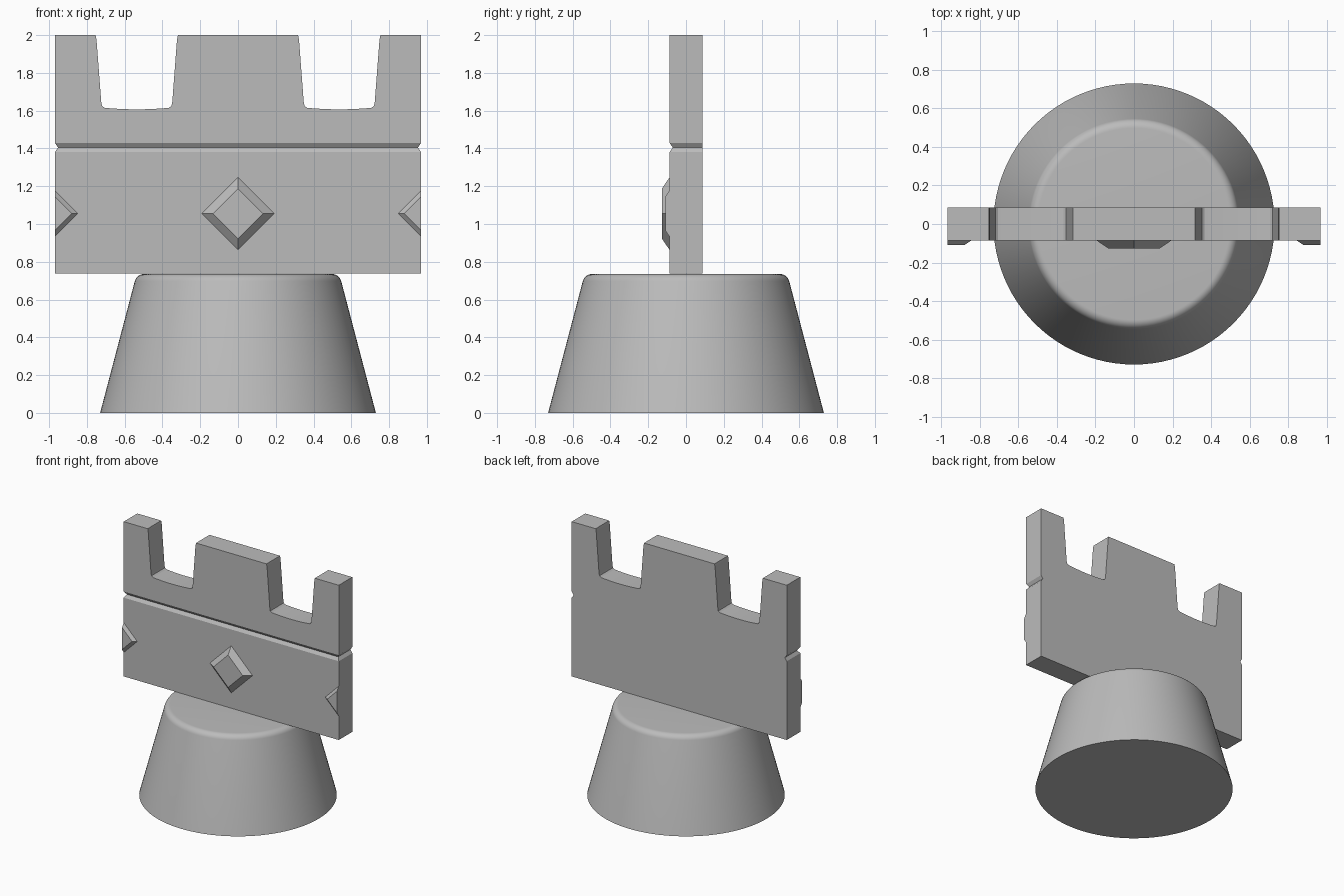
import bpy, bmesh, math

cube = bpy.data.objects.get("Cube")
if cube:
    bpy.data.objects.remove(cube, do_unlink=True)

grey = bpy.data.materials.new("stone_grey")
grey.use_nodes = True
COLOUR = (0.5, 0.5, 0.5, 1)
grey.diffuse_color = COLOUR
grey.node_tree.nodes["Principled BSDF"].inputs["Base Color"].default_value = COLOUR

HALF_W, HALF_D = 0.97, 0.087     # half width and depth of the wall
WALL_Z, TOP_Z = 0.738, 2.0


def finish(name, bm, angle=30):
    """Clean the mesh, make the object and shade it."""
    bmesh.ops.remove_doubles(bm, verts=bm.verts, dist=0.0005)
    bmesh.ops.recalc_face_normals(bm, faces=bm.faces)
    mesh = bpy.data.meshes.new(name)
    bm.to_mesh(mesh)
    bm.free()
    mesh.materials.append(grey)
    obj = bpy.data.objects.new(name, mesh)
    bpy.context.collection.objects.link(obj)
    bpy.ops.object.select_all(action="DESELECT")
    bpy.context.view_layer.objects.active = obj
    obj.select_set(True)
    bpy.ops.object.shade_smooth_by_angle(angle=math.radians(angle))
    return obj


def bridge(bm, a, b):
    """Join two closed rings of vertices with quads."""
    for i in range(len(a)):
        j = (i + 1) % len(a)
        bm.faces.new((a[i], a[j], b[j], b[i]))


def pedestal():
    """Tapered round base with a softened rim."""
    rim_r, rim_z, slope = 0.05, 0.685, math.radians(14.5)
    rim_x = 0.498
    profile = [(0.73, 0)]
    for i in range(9):
        a = slope + (math.pi / 2 - slope) * i / 8
        profile.append((rim_x + rim_r * math.cos(a), rim_z + rim_r * math.sin(a)))
    n = 96
    bm = bmesh.new()
    rings = [[bm.verts.new((r * math.cos(math.tau * k / n), r * math.sin(math.tau * k / n), z))
              for k in range(n)] for r, z in profile]
    for a, b in zip(rings, rings[1:]):
        bridge(bm, a, b)
    bm.faces.new(rings[0])
    bm.faces.new(rings[-1])
    finish("pedestal", bm)


def wall():
    """Battlement with a V groove along the front and both ends."""
    bm = bmesh.new()

    def rect(z, inset):
        w, f = HALF_W - inset, -HALF_D + inset
        return [bm.verts.new(p) for p in
                ((-w, f, z), (w, f, z), (w, HALF_D, z), (-w, HALF_D, z))]

    rings = [rect(WALL_Z, 0), rect(1.38, 0), rect(1.405, 0.017), rect(1.43, 0)]
    for a, b in zip(rings, rings[1:]):
        bridge(bm, a, b)
    bm.faces.new(rings[0])

    # Right half of the crenellated outline, from the middle outwards
    gap = [(0.318, TOP_Z), (0.323, 1.975), (0.348, 1.645), (0.352, 1.625), (0.366, 1.615)]
    for i in range(1, 8):
        t = i / 8
        gap.append((0.366 + 0.34 * t, 1.615 - 0.032 * t * (1 - t)))
    gap += [(0.706, 1.615), (0.72, 1.625), (0.724, 1.645), (0.749, 1.975), (0.754, TOP_Z)]
    half = gap + [(HALF_W, TOP_Z), (HALF_W, 1.43)]
    outline = half + [(-x, z) for x, z in reversed(half)]
    front = [bm.verts.new((x, -HALF_D, z)) for x, z in outline]
    back = [bm.verts.new((x, HALF_D, z)) for x, z in outline]
    bm.faces.new(front)
    bm.faces.new(back)
    n, low = len(outline), len(half) - 1
    for i in range(n):
        if i != low:             # the lower edge meets the groove
            j = (i + 1) % n
            bm.faces.new((front[i], front[j], back[j], back[i]))
    finish("battlement_wall", bm)


def stud(name, cx, depth, taper):
    """Raised diamond with bevelled sides, trimmed at the ends of the wall."""
    bm = bmesh.new()

    def diamond(r, y):
        return [bm.verts.new((cx + dx * r, y, 1.055 + dz * r))
                for dx, dz in ((1, 0), (0, 1), (-1, 0), (0, -1))]

    rings = [diamond(0.195, -HALF_D + 0.002), diamond(0.195 - taper, -HALF_D - depth)]
    bridge(bm, *rings)
    bm.faces.new(rings[0])
    bm.faces.new(rings[1])
    bmesh.ops.recalc_face_normals(bm, faces=bm.faces)
    for side in (-1, 1):
        cut = bmesh.ops.bisect_plane(bm, geom=bm.verts[:] + bm.edges[:] + bm.faces[:],
                                     plane_co=(side * HALF_W, 0, 0), plane_no=(side, 0, 0),
                                     clear_outer=True)
        edges = [e for e in cut["geom_cut"] if isinstance(e, bmesh.types.BMEdge)]
        if edges:
            bmesh.ops.holes_fill(bm, edges=edges)
    finish(name, bm, 20)


pedestal()
wall()
stud("centre_stud", 0, 0.041, 0.063)
stud("left_stud", 1.04, 0.022, 0.035)
stud("right_stud", -1.04, 0.022, 0.035)
